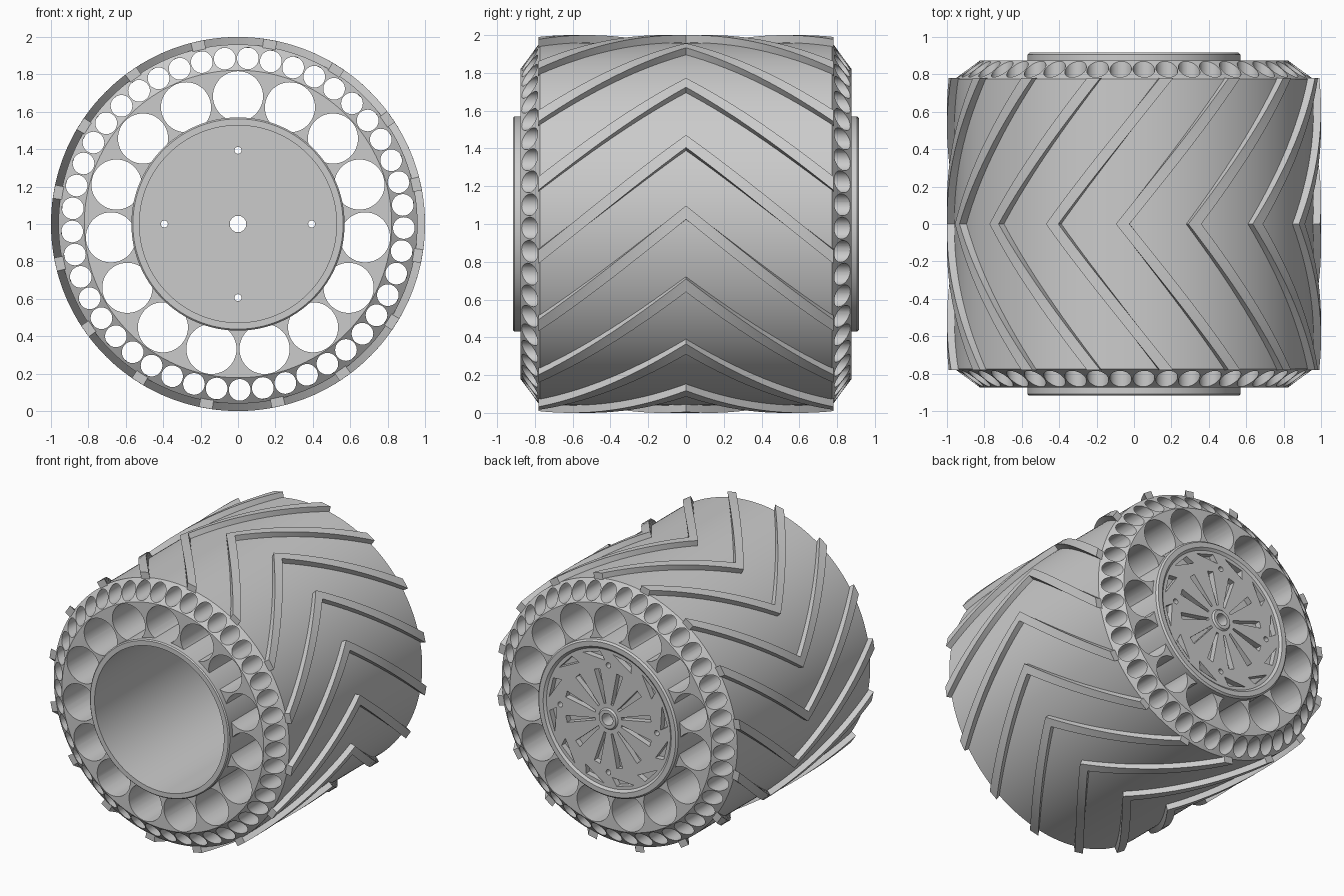
import bpy, bmesh
from math import radians, sin, cos

if "Cube" in bpy.data.objects:
    bpy.data.objects.remove(bpy.data.objects["Cube"])

grey = bpy.data.materials.new("plain_grey")
grey.use_nodes = True
grey.diffuse_color = (0.6, 0.6, 0.6, 1)
grey.node_tree.nodes["Principled BSDF"].inputs["Base Color"].default_value = (0.6, 0.6, 0.6, 1)


def at(r, deg, y):
    """Point at a radius and angle around the wheel axle."""
    a = radians(deg)
    return (r * cos(a), y, 1 + r * sin(a))


def finish(bm, name):
    bmesh.ops.recalc_face_normals(bm, faces=bm.faces)
    mesh = bpy.data.meshes.new(name)
    bm.to_mesh(mesh)
    bm.free()
    mesh.materials.append(grey)
    obj = bpy.data.objects.new(name, mesh)
    bpy.context.collection.objects.link(obj)
    return obj


def lathe(name, profile, steps=180):
    """Revolve a closed (radius, y) profile around the axle."""
    bm = bmesh.new()
    rings = [[bm.verts.new(at(r, 360 * i / steps, y)) for r, y in profile] for i in range(steps)]
    n = len(profile)
    for i in range(steps):
        a, b = rings[i], rings[(i + 1) % steps]
        for j in range(n):
            k = (j + 1) % n
            bm.faces.new((a[j], a[k], b[k], b[j]))
    return finish(bm, name)


def prism(bm, polygon, y0, y1):
    """Extrude a polygon of (radius, angle) points along the axle."""
    a = [bm.verts.new(at(r, t, y0)) for r, t in polygon]
    b = [bm.verts.new(at(r, t, y1)) for r, t in polygon]
    bm.faces.new(a)
    bm.faces.new(b)
    for i in range(len(a)):
        j = (i + 1) % len(a)
        bm.faces.new((a[i], a[j], b[j], b[i]))


def drill(bm, dist, deg, radius, y0, y1, sides):
    """Round hole at a distance and angle from the axle."""
    before = set(bm.verts)
    prism(bm, [(radius, 360 * i / sides) for i in range(sides)], y0, y1)
    a = radians(deg)
    new = [v for v in bm.verts if v not in before]
    bmesh.ops.translate(bm, verts=new, vec=(dist * cos(a), 0, dist * sin(a)))


def cut(obj, bm):
    cutter = finish(bm, "cutter")
    cutter.hide_render = True
    mod = obj.modifiers.new("cut", 'BOOLEAN')
    mod.object = cutter
    mod.operation = 'DIFFERENCE'
    mod.solver = 'EXACT'
    bpy.context.view_layer.objects.active = obj
    bpy.ops.object.modifier_apply(modifier=mod.name)
    bpy.data.objects.remove(cutter)


# Tyre body with chamfered shoulders and two rings of through holes
tyre = lathe("tyre_body", [(0.56, -0.875), (0.822, -0.875), (0.96, -0.774),
                           (0.96, 0.774), (0.822, 0.875), (0.56, 0.875)])
holes = bmesh.new()
for i in range(15):
    drill(holes, 0.683, 90 + 24 * i, 0.134, -1, 1, 48)
for i in range(45):
    drill(holes, 0.887, 86.6 + 8 * i, 0.058, -1, 1, 28)
cut(tyre, holes)

# Hub: open tube at the front, lipped disc with a centre boss at the back
hub = lathe("hub", [(0.527, -0.917), (0.562, -0.917), (0.57, -0.909), (0.57, 0.905),
                    (0.558, 0.917), (0.522, 0.917), (0.505, 0.903), (0.078, 0.903),
                    (0.068, 0.915), (0.044, 0.915), (0.044, 0.82), (0.527, 0.82)])
pockets = bmesh.new()
for i in range(4):
    drill(pockets, 0.394, 90 * i, 0.019, 0.7, 1, 20)
for i in range(12):
    a = 15 + 30 * i
    prism(pockets, [(0.11, a - 4), (0.355, a - 4), (0.355, a + 4), (0.11, a + 4)], 0.86, 1)
    prism(pockets, [(0.425, a + 11), (0.485, a - 11), (0.485, a + 7)], 0.86, 1)
cut(hub, pockets)

# Chevron tread bars wrapped around the tyre
bars = bmesh.new()
half, steps = 0.78, 14
for i in range(16):
    sections = []
    for s in range(-steps, steps + 1):
        lead = 22.5 * i + 5.6 - 36 * abs(s) / steps
        y = half * s / steps
        corners = [(0.945, lead), (1, lead), (1, lead - 4.2), (0.945, lead - 4.2)]
        sections.append([bars.verts.new(at(r, t, y)) for r, t in corners])
    for a, b in zip(sections, sections[1:]):
        for j in range(4):
            k = (j + 1) % 4
            bars.faces.new((a[j], a[k], b[k], b[j]))
    bars.faces.new(sections[0])
    bars.faces.new(sections[-1])
tread = finish(bars, "tread_bars")

# Smooth round surfaces, keep edges crisp
bpy.ops.object.select_all(action='DESELECT')
for obj in (tyre, hub, tread):
    obj.select_set(True)
bpy.context.view_layer.objects.active = tyre
bpy.ops.object.shade_smooth_by_angle(angle=radians(25))
